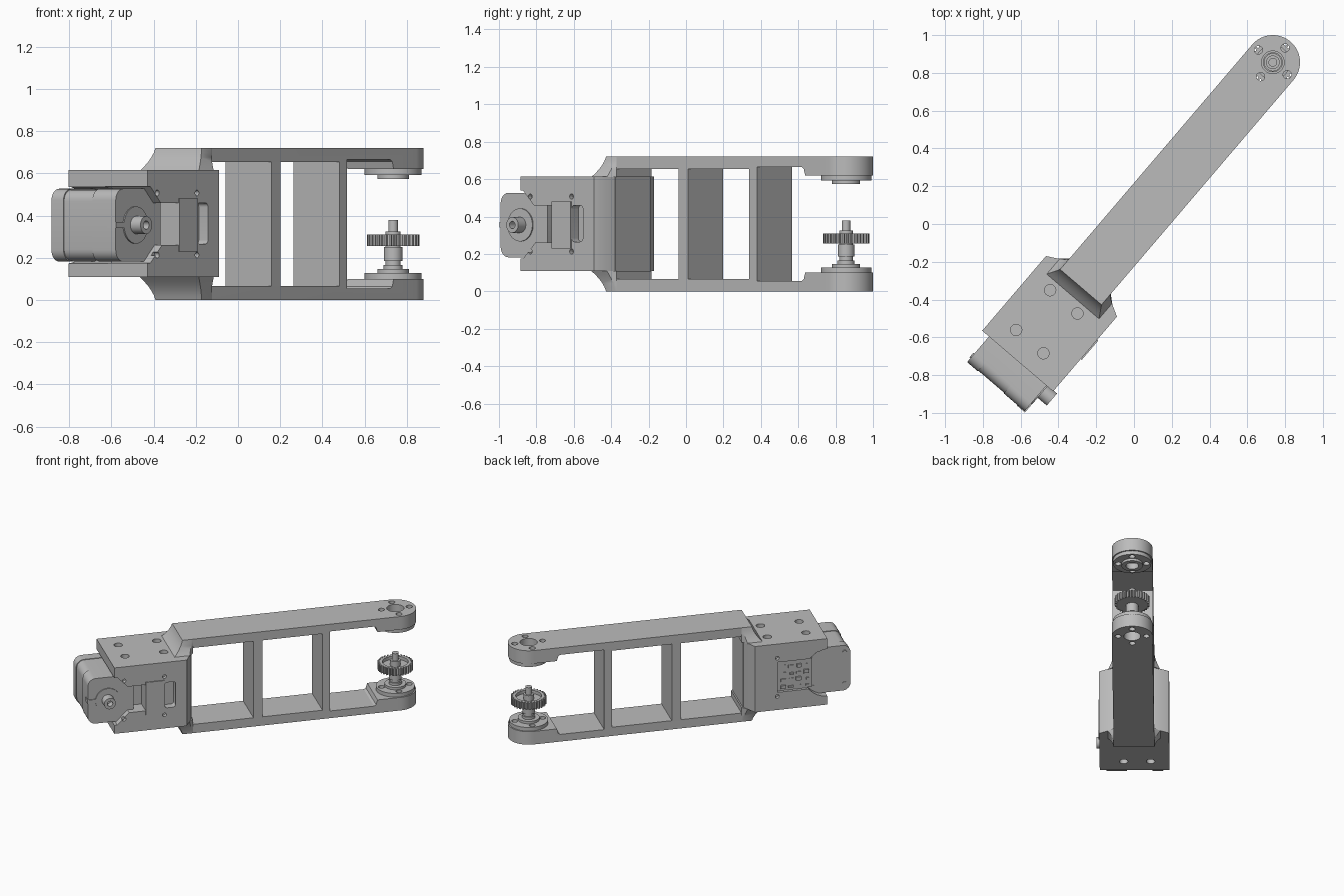
import bpy, bmesh, math, random
from mathutils import Matrix, Vector

if "Cube" in bpy.data.objects:
    bpy.data.objects.remove(bpy.data.objects["Cube"])
random.seed(4)

grey = bpy.data.materials.new("plain_grey")
grey.use_nodes = True
grey.diffuse_color = (0.5, 0.5, 0.5, 1)
grey.node_tree.nodes["Principled BSDF"].inputs["Base Color"].default_value = (0.5, 0.5, 0.5, 1)

# Local frame: x runs along the arm from the pivot, y across it
FRAME = Matrix.Translation((0.735, 0.856, 0)) @ Matrix.Rotation(math.radians(49.5), 4, 'Z')
MID = 0.36          # mirror height of the fork
R = 0.144           # half width of the arm
parts = []


def finish(name, bm):
    bmesh.ops.recalc_face_normals(bm, faces=bm.faces)
    mesh = bpy.data.meshes.new(name)
    bm.to_mesh(mesh)
    bm.free()
    mesh.materials.append(grey)
    obj = bpy.data.objects.new(name, mesh)
    bpy.context.collection.objects.link(obj)
    obj.matrix_world = FRAME
    parts.append(obj)
    return obj


def loft(name, rings):
    """Skin a list of equal closed rings and cap both ends."""
    bm = bmesh.new()
    loops = [[bm.verts.new(p) for p in ring] for ring in rings]
    n = len(loops[0])
    for a, b in zip(loops, loops[1:]):
        for i in range(n):
            bm.faces.new((a[i], a[(i + 1) % n], b[(i + 1) % n], b[i]))
    bm.faces.new(loops[0])
    bm.faces.new(loops[-1])
    return finish(name, bm)


def prism(name, pts, lo, hi, axis='Z'):
    """Extrude an outline along z (plan) or y (side)."""
    place = (lambda p, h: (p[0], p[1], h)) if axis == 'Z' else (lambda p, h: (p[0], h, p[1]))
    return loft(name, [[place(p, h) for p in pts] for h in (lo, hi)])


def box(name, x, y, z):
    return prism(name, [(x[0], y[0]), (x[1], y[0]), (x[1], y[1]), (x[0], y[1])], *z)


def circle(cx, cy, r, n=40):
    return [(cx + r * math.cos(2 * math.pi * i / n), cy + r * math.sin(2 * math.pi * i / n)) for i in range(n)]


def disc(name, cx, cy, r, lo, hi, axis='Z', n=40):
    return prism(name, circle(cx, cy, r, n), lo, hi, axis)


def rounded(x, z, r, n=6):
    pts = []
    corners = ((x[1] - r, z[1] - r), (x[0] + r, z[1] - r), (x[0] + r, z[0] + r), (x[1] - r, z[0] + r))
    for k, (cx, cz) in enumerate(corners):
        for i in range(n + 1):
            a = math.pi / 2 * (k + i / n)
            pts.append((cx + r * math.cos(a), cz + r * math.sin(a)))
    return pts


def carve(obj, cutters, operation='DIFFERENCE'):
    for c in cutters:
        mod = obj.modifiers.new("carve", 'BOOLEAN')
        mod.object, mod.operation, mod.solver = c, operation, 'EXACT'
    dg = bpy.context.evaluated_depsgraph_get()
    mesh = bpy.data.meshes.new_from_object(obj.evaluated_get(dg))
    obj.modifiers.clear()
    obj.data = mesh
    for c in cutters:
        parts.remove(c)
        bpy.data.objects.remove(c)


def bolt_holes(lo, hi):
    return [disc("cutter", 0.1 * math.cos(a), 0.1 * math.sin(a), 0.022, lo, hi, n=20)
            for a in (0, math.pi / 2, math.pi, -math.pi / 2)]


# Forked arm: side outline, rounded in plan, with two windows
half = [(-1.565, 0), (0.16, 0), (0.16, 0.1), (-0.165, 0.1), (-0.175, 0.065), (-0.19, 0.055), (-0.505, 0.055)]
arm = prism("forked_arm", half + [(x, 2 * MID - z) for x, z in reversed(half)], -0.2, 0.2, 'Y')
plan = [(-1.7, R), (-1.7, -R)]
plan += [(R * math.sin(math.pi * i / 32), -R * math.cos(math.pi * i / 32)) for i in range(33)]
carve(arm, [prism("cutter", plan, -0.5, 1.5)], 'INTERSECT')
cuts = [box("cutter", x, (-1, 1), (0.067, 0.653)) for x in ((-1.5, -1.055), (-0.99, -0.56))]
cuts += bolt_holes(-0.1, 0.9) + [disc("cutter", 0, 0, 0.06, -0.1, 0.9)]
carve(arm, cuts)

# Bearing flanges on both fork ends
for side, at in (("lower", lambda z: z), ("upper", lambda z: 2 * MID - z)):
    flange = disc(side + "_flange", 0, 0, 0.135, *sorted((at(0.098), at(0.128))), n=48)
    carve(flange, bolt_holes(0.05, 0.7) + [disc("cutter", 0, 0, 0.05, 0, 0.8)])
    collar = disc(side + "_flange_collar", 0, 0, 0.075, *sorted((at(0.12), at(0.146))))
    carve(collar, [disc("cutter", 0, 0, 0.045, 0, 0.8)])

# Gear shaft
for name, r, lo, hi in (("shaft_root", 0.045, 0.1, 0.165), ("shaft_neck", 0.036, 0.165, 0.185),
                        ("shaft_body", 0.044, 0.185, 0.25), ("shaft_top", 0.036, 0.25, 0.325),
                        ("shaft_tip", 0.023, 0.325, 0.38)):
    disc(name, 0, 0, r, lo, hi)

# Toothed gear with a dished top
teeth = 32
outline = []
for i in range(teeth):
    for f, r in ((-0.3, 0.109), (-0.17, 0.124), (0.17, 0.124), (0.3, 0.109)):
        a = 2 * math.pi * (i + f) / teeth
        outline.append((r * math.cos(a), r * math.sin(a)))
gear = prism("drive_gear", outline, 0.255, 0.31)
carve(gear, [disc("cutter", 0, 0, 0.09, 0.285, 0.4)])

# Motor housing block, tapering to the arm
taper = [(-2.08, -0.247), (-1.56, -0.247), (-1.503, -R), (-1.503, R), (-1.56, 0.247), (-2.08, 0.247)]
block = prism("motor_housing", taper, 0.11, 0.615)
MZ, MX = 0.355, -2.09
notch = [(-2.2, 0.175), (-2.06, 0.175), (-1.975, 0.26), (-1.975, 0.45), (-2.06, 0.538), (-2.2, 0.538)]
cuts = [prism("cutter", notch, -0.4, 0.02, 'Y'),
        disc("cutter", MX, MZ, 0.182, 0.0, 0.4, 'Y'),
        box("cutter", (-1.99, -1.855), (-0.4, -0.13), (0.26, 0.46)),
        prism("cutter", rounded((-1.72, -1.64), (0.265, 0.46), 0.02), -0.4, -0.19, 'Y'),
        box("cutter", (-1.98, -1.72), (0.225, 0.4), (0.245, 0.475))]
for x in (-1.96, -1.683):
    for y in (0.113, -0.077):
        for z in (0.06, 0.565):
            cuts.append(disc("cutter", x, y, 0.03, z, z + 0.1, n=24))
for x in (-2.01, -1.72):
    for z in (0.213, 0.507):
        for y in (-0.3, 0.22):
            cuts.append(disc("cutter", x, z, 0.014, y, y + 0.08, 'Y', 16))
carve(block, cuts)

# Flared shoulders joining the housing to the arm, top and bottom
for side, at in (("lower", lambda z: 2 * MID - z), ("upper", lambda z: z)):
    rings = []
    for k in range(6):
        f = k / 5
        g = 1 - (1 - f) ** 2 * 0.6 - (1 - f) * 0.4   # concave flare
        x, w = -1.635 + 0.07 * g, 0.185 - (0.185 - R) * g
        z = at(0.61 + 0.1095 * f)
        side_pts = [(x, w), (-1.525 + 0.025 * g, w), (-1.49, R)]
        ring = side_pts + [(px, -py) for px, py in reversed(side_pts)]
        rings.append([(px, py, z) for px, py in ring])
    loft(side + "_shoulder", rings)

# Motor: three stacked casings lying across the housing
casing = ((-0.2, -0.055, 0.0), (-0.055, 0.125, 0.004), (0.125, 0.2, 0.0))
for name, (lo, hi, inset) in zip(("front", "middle", "rear"), casing):
    body = rounded((-2.258 + inset, -1.93), (0.182 + inset, 0.527 - inset), 0.055)
    prism("motor_casing_" + name, body, lo, hi, 'Y')
disc("motor_boss", -2.117, MZ, 0.088, -0.207, -0.19, 'Y')
spindle = disc("motor_spindle", -2.117, MZ, 0.042, -0.27, -0.19, 'Y', 32)
carve(spindle, [disc("cutter", -2.117, MZ, 0.02, -0.3, -0.22, 'Y', 20)])
box("motor_key", (-2.262, -2.2), (-0.206, -0.15), (0.34, 0.37))
for x in (-2.215, -1.985):
    for z in (0.235, 0.475):
        disc("motor_screw", x, z, 0.016, 0.19, 0.207, 'Y', 16)

# Side cover, and circuit board with small components
box("side_cover", (-1.855, -1.72), (-0.254, -0.24), (0.23, 0.48))
box("circuit_board", (-1.975, -1.725), (0.22, 0.228), (0.25, 0.47))
for i in range(4):
    for j in range(4):
        x, z = -1.95 + 0.055 * i, 0.265 + 0.05 * j
        w, h = random.uniform(0.015, 0.04), random.uniform(0.012, 0.03)
        box("board_component", (x, x + w), (0.226, random.uniform(0.231, 0.242)), (z, z + h))

# Smooth round walls, keep hard edges
bpy.ops.object.select_all(action='DESELECT')
for obj in parts:
    obj.select_set(True)
bpy.context.view_layer.objects.active = arm
bpy.ops.object.shade_smooth_by_angle(angle=math.radians(30))
